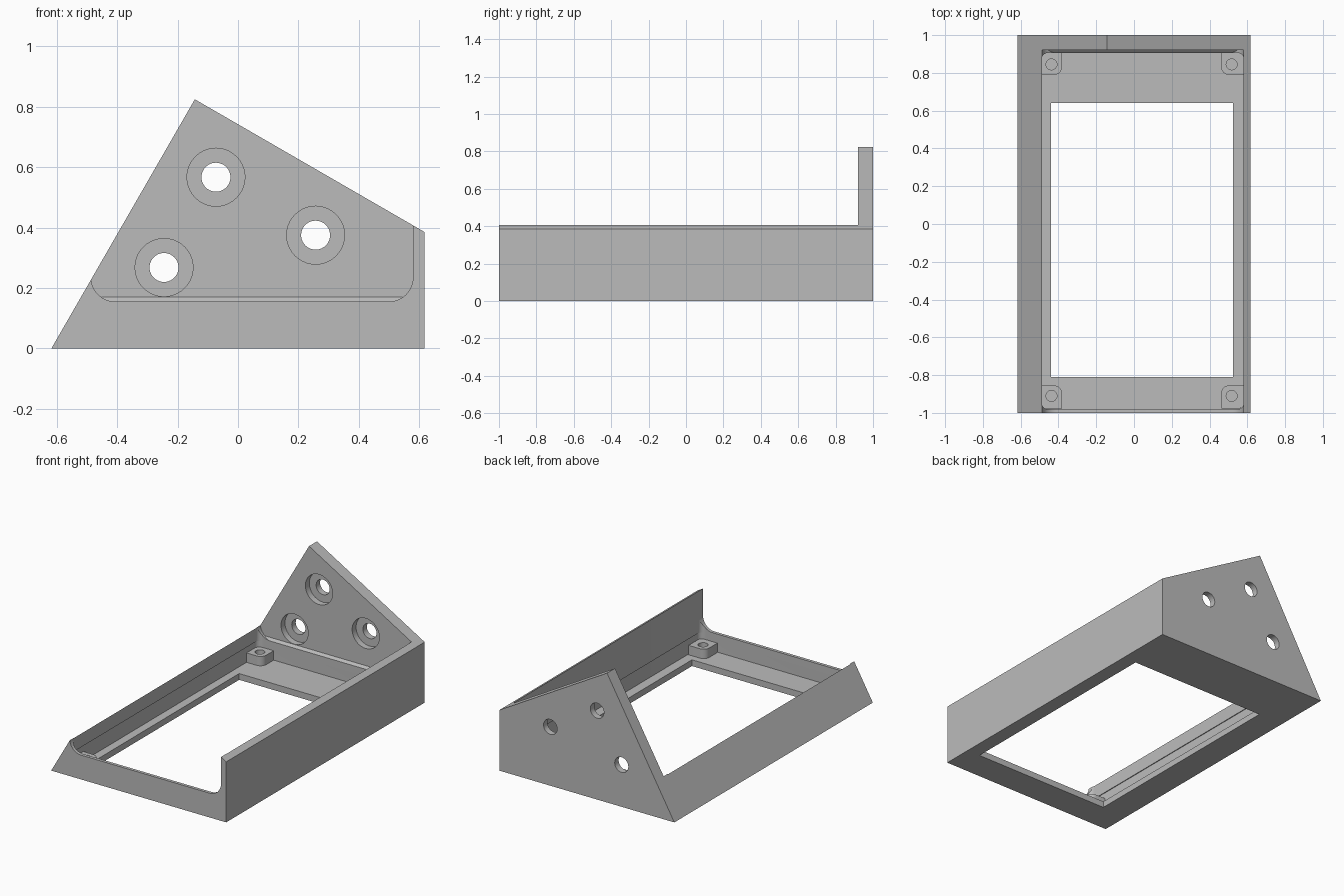
import bpy, bmesh, math
from mathutils import Vector

old = bpy.data.objects.get("Cube")
if old:
    bpy.data.objects.remove(old, do_unlink=True)

grey = bpy.data.materials.new("mid grey")
grey.use_nodes = True
GREY = (0.5, 0.5, 0.5, 1)
grey.diffuse_color = GREY
grey.node_tree.nodes["Principled BSDF"].inputs["Base Color"].default_value = GREY


def prism(name, points, axis, lo, hi):
    """Extrude a closed 2D outline along an axis from lo to hi."""
    place = {"x": lambda a, b: (lo, a, b), "y": lambda a, b: (a, lo, b),
             "z": lambda a, b: (a, b, lo)}[axis]
    step = Vector([(hi - lo) * (axis == c) for c in "xyz"])
    bm = bmesh.new()
    face = bm.faces.new([bm.verts.new(place(*p)) for p in points])
    grown = bmesh.ops.extrude_face_region(bm, geom=[face])["geom"]
    bmesh.ops.translate(bm, vec=step,
                        verts=[g for g in grown if isinstance(g, bmesh.types.BMVert)])
    bmesh.ops.recalc_face_normals(bm, faces=bm.faces)
    mesh = bpy.data.meshes.new(name)
    bm.to_mesh(mesh)
    bm.free()
    mesh.materials.append(grey)
    obj = bpy.data.objects.new(name, mesh)
    bpy.context.collection.objects.link(obj)
    return obj


def rounded(x0, x1, y0, y1, radii, steps=8):
    """Rectangle outline; radii go anticlockwise from the lower left corner."""
    corners = [(x0, y0, 1, 1), (x1, y0, -1, 1), (x1, y1, -1, -1), (x0, y1, 1, -1)]
    pts = []
    for i, ((x, y, sx, sy), r) in enumerate(zip(corners, radii)):
        if r == 0:
            pts.append((x, y))
            continue
        for k in range(steps + 1):
            a = math.pi * (1 + i / 2 + k / steps / 2)
            pts.append((x + sx * r + r * math.cos(a), y + sy * r + r * math.sin(a)))
    return pts


def circle(x, y, r, n=40):
    return [(x + r * math.cos(k * math.tau / n), y + r * math.sin(k * math.tau / n))
            for k in range(n)]


def combine(target, other, operation="DIFFERENCE"):
    """Boolean the other object into the target, then discard it."""
    other.hide_render = True
    mod = target.modifiers.new("cut", "BOOLEAN")
    mod.operation, mod.solver, mod.object = operation, "EXACT", other
    graph = bpy.context.evaluated_depsgraph_get()
    mesh = bpy.data.meshes.new_from_object(target.evaluated_get(graph))
    target.modifiers.clear()
    target.data = mesh
    bpy.data.objects.remove(other, do_unlink=True)


# Slanted housing block, the full outline of the tall back plate
LEFT, RIGHT, BACK = -0.487, 0.58, 0.92
FLOOR = 0.04
housing = prism("housing", [(-0.618, 0), (0.617, 0), (0.617, 0.386), (-0.143, 0.825)],
                "y", -1, 1)

# Open channel with rounded lower corners, leaving the back plate standing
combine(housing, prism("channel", rounded(LEFT, RIGHT, 0.155, 1.2, (0.08, 0.08, 0, 0)),
                       "y", -1.2, BACK))

# Sloped ledge at the foot of the back plate
combine(housing, prism("ledge", [(0.905, 0.155), (0.905, 0.13), (0.94, 0.13),
                                 (0.94, 0.17), (BACK, 0.17)], "x", LEFT, RIGHT), "UNION")

# Inner tray, slightly wider below the lip
combine(housing, prism("tray", rounded(LEFT - 0.001, RIGHT + 0.001, -0.98, 0.905, [0.03] * 4),
                       "z", FLOOR, 1.2))
combine(housing, prism("undercut", rounded(LEFT - 0.006, RIGHT + 0.006, -0.978, 0.903, [0.03] * 4),
                       "z", FLOOR, 0.14))

# Large opening through the floor
combine(housing, prism("opening", rounded(-0.44, 0.525, -0.81, 0.64, [0] * 4),
                       "z", -0.2, FLOOR + 0.05))

# Three counterbored mounting holes in the back plate
for x, z in ((-0.073, 0.567), (0.257, 0.375), (-0.245, 0.268)):
    combine(housing, prism("bore", circle(x, z, 0.048), "y", 0.8, 1.2))
    combine(housing, prism("counterbore", circle(x, z, 0.096), "y", 0.8, 0.96))

# Four corner standoffs with blind screw holes
for side, x, sx in (("right", -0.437, -1), ("left", 0.517, 1)):
    for end, y, sy in (("back", 0.845, 1), ("front", -0.91, -1)):
        xs = sorted((x - sx * 0.055, x + sx * 0.064))
        ys = sorted((y - sy * 0.055, y + sy * 0.066))
        signs = ((-1, -1), (1, -1), (1, 1), (-1, 1))
        radii = [0.04 if s == (-sx, -sy) else 0.025 if s == (sx, sy) else 0 for s in signs]
        post = prism(f"{end}_{side}_standoff", rounded(*xs, *ys, radii),
                     "z", FLOOR - 0.01, 0.1)
        combine(post, prism("screw_hole", circle(x, y, 0.029, 24), "z", FLOOR, 0.3))

# Smooth the round surfaces, keep the edges crisp
bpy.ops.object.select_all(action="DESELECT")
for obj in bpy.context.collection.objects:
    if obj.type == "MESH" and (obj == housing or "standoff" in obj.name):
        obj.select_set(True)
        bpy.context.view_layer.objects.active = obj
bpy.ops.object.shade_smooth_by_angle(angle=math.radians(30))
